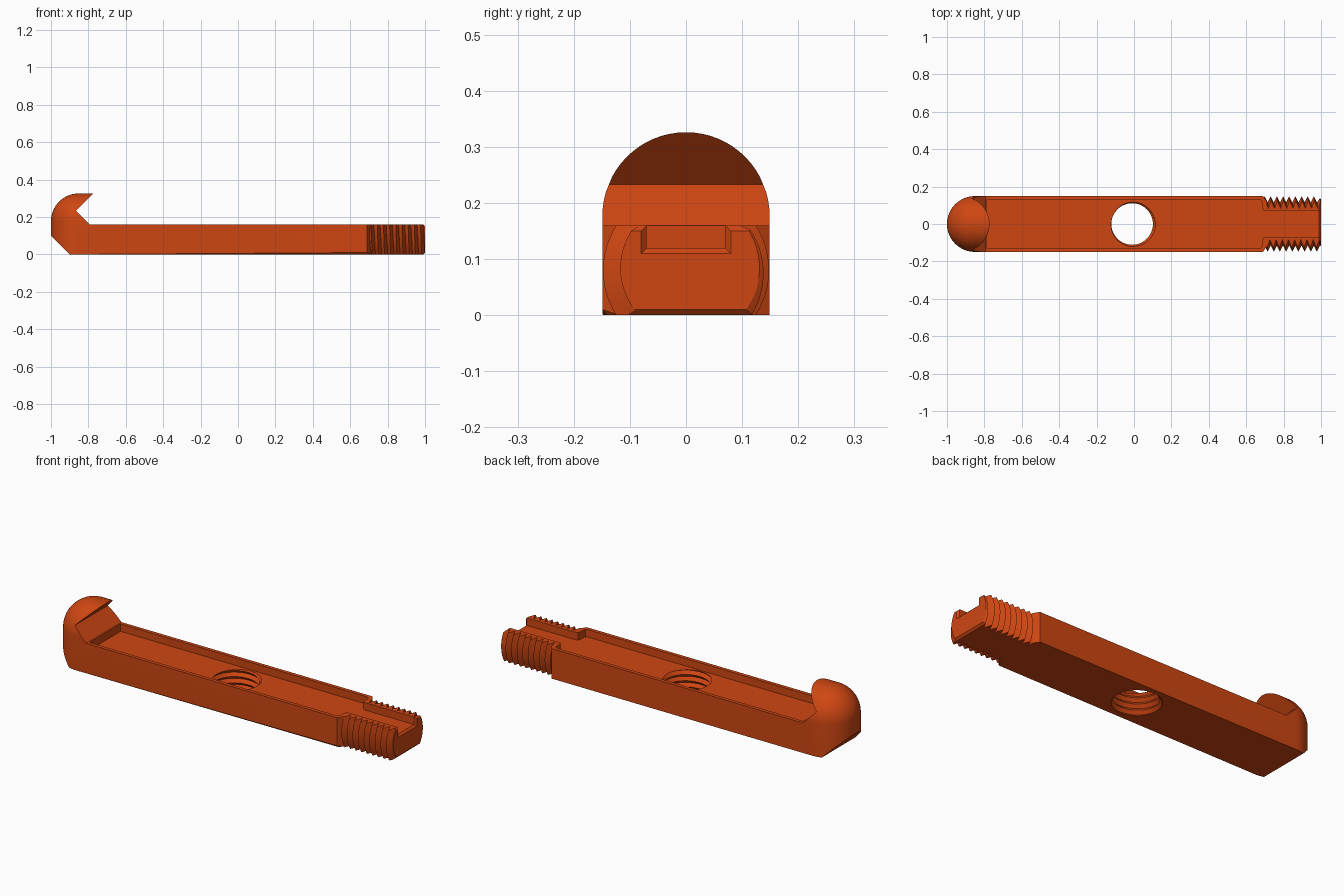
import bpy, bmesh
from math import sin, cos, pi
from mathutils import Matrix, Vector

if "Cube" in bpy.data.objects:
    bpy.data.objects.remove(bpy.data.objects["Cube"], do_unlink=True)

HALF = 0.149         # half width of the bar
HEAD_X = -0.851      # axis of the rounded head
DOME_Z = 0.177       # centre height of the dome
TOP = 0.16           # bar height
FLOOR = 0.12         # pocket floor height
PITCH = 0.033


def to_object(name, bm):
    bmesh.ops.recalc_face_normals(bm, faces=bm.faces)
    mesh = bpy.data.meshes.new(name)
    bm.to_mesh(mesh)
    bm.free()
    obj = bpy.data.objects.new(name, mesh)
    bpy.context.collection.objects.link(obj)
    return obj


def hull(name, points):
    bm = bmesh.new()
    for p in points:
        bm.verts.new(p)
    bmesh.ops.convex_hull(bm, input=bm.verts)
    loose = [v for v in bm.verts if not v.link_faces]
    bmesh.ops.delete(bm, geom=loose, context='VERTS')
    return to_object(name, bm)


def prism(name, points, depth):
    bm = bmesh.new()
    face = bm.faces.new([bm.verts.new(p) for p in points])
    new = bmesh.ops.extrude_face_region(bm, geom=[face])["geom"]
    bmesh.ops.translate(bm, vec=Vector(depth),
                        verts=[g for g in new if isinstance(g, bmesh.types.BMVert)])
    return to_object(name, bm)


def threaded_rod(name, turns, root, crest, matrix, taper_z=None, sides=64):
    """One continuous helix with V-shaped teeth, along local z."""
    bm = bmesh.new()
    rows = 2 * turns
    grid = {}

    def vert(k, i):
        if i == sides:
            k, i = k + 2, 0
        if (k, i) not in grid:
            z = (k / 2 + i / sides) * PITCH
            r = crest if k % 2 else root
            if taper_z is not None:
                r = max(min(r, 0.133 + taper_z - z), 0.09)
            a = 2 * pi * i / sides
            grid[k, i] = bm.verts.new((r * cos(a), r * sin(a), z))
        return grid[k, i]

    for k in range(rows):
        for i in range(sides):
            bm.faces.new((vert(k, i), vert(k, i + 1), vert(k + 1, i + 1), vert(k + 1, i)))
    for k in (0, rows):
        ring = [vert(k, i) for i in range(sides)] + [vert(k + 2, 0), vert(k + 1, 0)]
        hub = bm.verts.new((0, 0, (k / 2 + 0.5) * PITCH))
        for a, b in zip(ring, ring[1:] + ring[:1]):
            bm.faces.new((a, b, hub))
    bm.transform(matrix)
    return to_object(name, bm)


def combine(target, tool, operation):
    mod = target.modifiers.new(operation.lower(), 'BOOLEAN')
    mod.operation = operation
    mod.solver = 'EXACT'
    mod.object = tool
    bpy.context.view_layer.objects.active = target
    bpy.ops.object.modifier_apply(modifier=mod.name)
    bpy.data.objects.remove(tool, do_unlink=True)


# Bar with a domed, rounded head and a tapered shoulder before the thread
outline = [(HALF * sin(a), DOME_Z + HALF * cos(a))
           for a in (pi / 2 * j / 16 for j in range(17))] + [(HALF, 0)]
points = []
for s in range(33):
    turn = pi * s / 32
    for r, z in outline:
        if s == 32 and z == 0:
            continue
        points.append((HEAD_X - r * sin(turn), r * cos(turn), z))
for side in (1, -1):
    for r, z in outline:
        if side > 0 or z > 0:
            points.append((0.69, side * r, z))
        points.append((0.71, side * r * 0.8, z))
# small chamfer along the lower front edge
for x in (HEAD_X, 0.69):
    points += [(x, -HALF, 0.01), (x, 0.01 - HALF, 0)]
bar = hull("hook_bar", points)

# Threaded end
lay_down = Matrix.Translation((0.64, 0, TOP / 2)) @ Matrix.Rotation(pi / 2, 4, 'Y')
combine(bar, threaded_rod("thread", 12, 0.115, 0.148, lay_down, taper_z=0.36), 'UNION')

# Side silhouette: angled heel, hook notch and chamfered tip
side_profile = [(-1.05, 0.15), (-0.9, 0), (0.99, 0), (1, 0.01), (1, TOP - 0.01),
                (0.99, TOP), (-0.793, TOP), (-0.866, 0.233), (-0.753, 0.346), (-1.05, 0.346)]
combine(bar, prism("silhouette", [(x, -0.3, z) for x, z in side_profile], (0, 0.6, 0)),
        'INTERSECT')

# Long pocket narrowing to a slot through the threaded end
half = [(-0.785, 0.13), (0.67, 0.13), (0.681, 0.126), (0.685, 0.115),
        (0.685, 0.09), (0.69, 0.075), (0.705, 0.07), (1.1, 0.07)]
pocket = half + [(x, -y) for x, y in reversed(half)]
combine(bar, prism("pocket", [(x, y, FLOOR) for x, y in pocket], (0, 0, 0.08)), 'DIFFERENCE')

# Chamfer around the slot mouth
flare = [(x, y, z) for x, w, low in ((0.98, 0.06, 0.13), (1.01, 0.09, 0.10))
         for y in (-w, w) for z in (low, 0.2)]
combine(bar, hull("slot_mouth", flare), 'DIFFERENCE')

# Threaded hole through the pocket floor
combine(bar, threaded_rod("hole", 8, 0.111, 0.126, Matrix.Translation((-0.01, 0, -0.06))),
        'DIFFERENCE')

# Orange finish
orange = bpy.data.materials.new("burnt_orange")
orange.use_nodes = True
colour = (0.62, 0.062, 0.006, 1)
orange.diffuse_color = colour
orange.node_tree.nodes["Principled BSDF"].inputs["Base Color"].default_value = colour
bar.data.materials.clear()
bar.data.materials.append(orange)
for poly in bar.data.polygons:
    poly.material_index = 0

bpy.ops.object.select_all(action='DESELECT')
bar.select_set(True)
bpy.context.view_layer.objects.active = bar
bpy.ops.object.shade_smooth_by_angle(angle=pi / 7)
